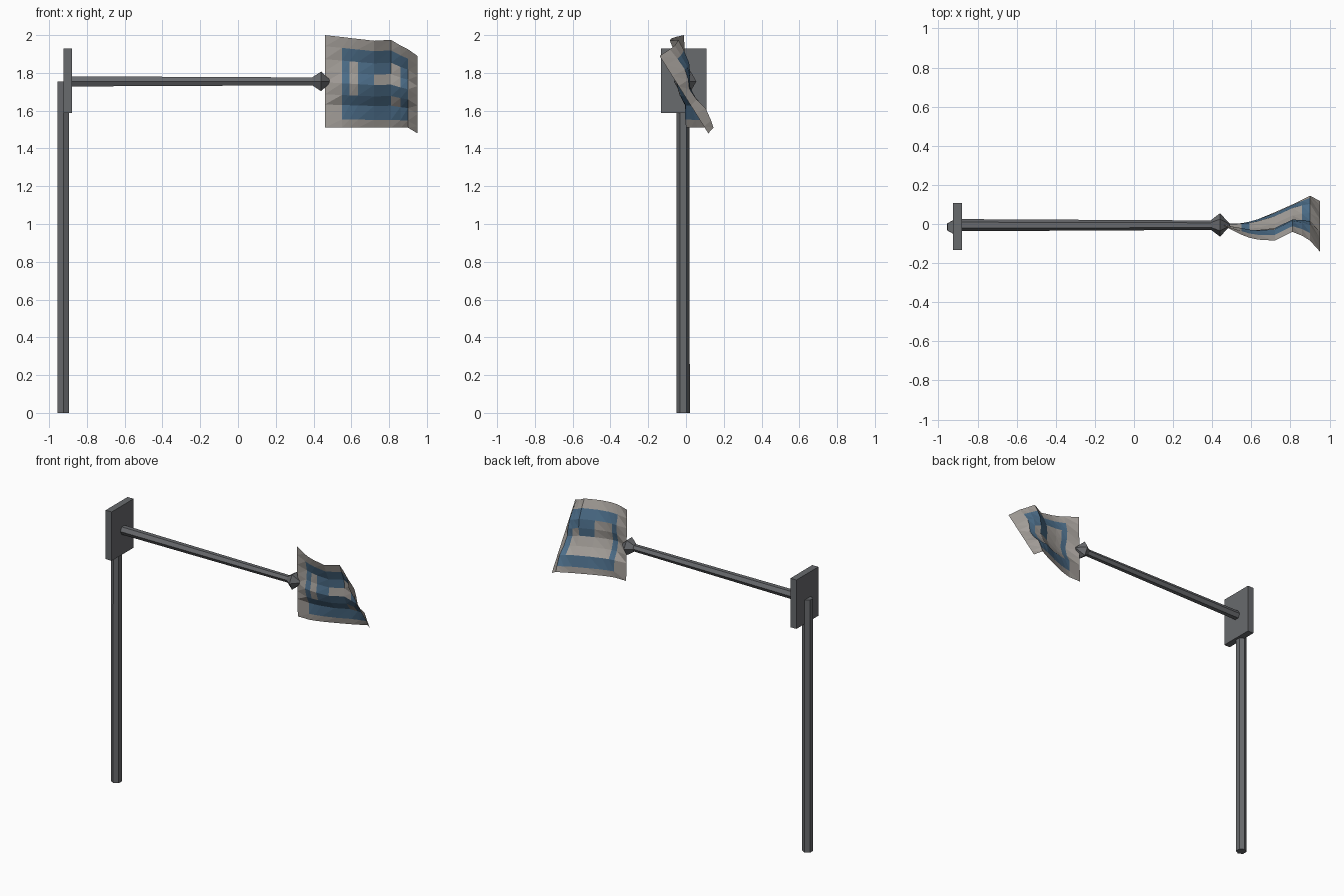
import bpy, bmesh
from math import radians
from mathutils import Matrix, Vector

if "Cube" in bpy.data.objects:
    bpy.data.objects.remove(bpy.data.objects["Cube"])


def material(name, rgb):
    m = bpy.data.materials.new(name)
    m.diffuse_color = (*rgb, 1)
    m.use_nodes = True
    m.node_tree.nodes["Principled BSDF"].inputs["Base Color"].default_value = m.diffuse_color
    return m


metal = material("dark_metal", (0.14, 0.145, 0.155))
cloth = material("grey_cloth", (0.37, 0.345, 0.32))
blue = material("blue_cloth", (0.075, 0.16, 0.26))


def finish(name, bm, mats):
    me = bpy.data.meshes.new(name)
    bm.to_mesh(me)
    bm.free()
    for m in mats:
        me.materials.append(m)
    ob = bpy.data.objects.new(name, me)
    bpy.context.collection.objects.link(ob)
    return ob


def hex_rod(bm, start, end, r1, r2):
    """Six-sided tapered rod between two points along z or x."""
    a, b = Vector(start), Vector(end)
    d = b - a
    rot = Matrix.Rotation(radians(90), 4, 'Y') if abs(d.x) > abs(d.z) else Matrix()
    bmesh.ops.create_cone(bm, cap_ends=True, segments=6, radius1=r1, radius2=r2,
                          depth=d.length, matrix=Matrix.Translation((a + b) / 2) @ rot)


# upright post
bm = bmesh.new()
hex_rod(bm, (-0.925, -0.015, 0), (-0.925, -0.015, 1.755), 0.035, 0.034)
finish("post", bm, [metal])

# mounting plate
bm = bmesh.new()
bmesh.ops.create_cube(bm, size=1, matrix=Matrix.Translation((-0.902, -0.012, 1.758))
                      @ Matrix.Diagonal((0.046, 0.24, 0.34, 1)))
finish("mounting_plate", bm, [metal])

# horizontal arm
bm = bmesh.new()
hex_rod(bm, (-0.9, -0.006, 1.757), (0.42, -0.006, 1.753), 0.031, 0.024)
finish("arm", bm, [metal])

# pointed finial on the arm
bm = bmesh.new()
hex_rod(bm, (0.395, -0.005, 1.755), (0.44, -0.005, 1.755), 0.026, 0.06)
hex_rod(bm, (0.44, -0.005, 1.755), (0.492, -0.005, 1.755), 0.06, 0.004)
bmesh.ops.remove_doubles(bm, verts=bm.verts, dist=0.0005)
finish("finial", bm, [metal])

# flag: column position, then depth and height of its bottom and top edges
columns = [
    (0.46, 0.00, 1.51, -0.01, 2.00),
    (0.55, 0.00, 1.51, -0.055, 1.99),
    (0.59, 0.01, 1.51, -0.07, 1.985),
    (0.635, 0.025, 1.51, -0.08, 1.98),
    (0.72, 0.06, 1.51, -0.085, 1.97),
    (0.81, 0.10, 1.51, -0.04, 1.975),
    (0.86, 0.125, 1.51, -0.06, 1.945),
    (0.90, 0.145, 1.51, -0.085, 1.925),
    (0.95, 0.118, 1.48, -0.14, 1.89),
]
rows = [0, 0.09, 0.25, 0.36, 0.49, 0.61, 0.74, 0.88, 1]
ripple = [0, 0.005, 0.012, -0.01, -0.018, 0.004, 0.016, 0.008, 0]

# woven pattern, top row first, seen from the front; b = blue
front = ["........", ".bbbbbb.", ".b.bb.b.", ".b.b..b.",
         ".b.bbbb.", ".bbbb.b.", ".bbbbbb.", "........"]
back = ["........", ".bbbbbb.", ".b..bbb.", ".b..b.b.",
        ".b....b.", ".b....b.", ".bbbbbb.", "........"]


def sheet(bm, pattern, side):
    grid = []
    for i, (x, y0, z0, y1, z1) in enumerate(columns):
        line = []
        for j, t in enumerate(rows):
            inner = 0 < i < len(columns) - 1 and 0 < j < len(rows) - 1
            off = side * 0.004 + ripple[j] if inner else 0
            line.append(bm.verts.new((x, y0 + (y1 - y0) * t + off, z0 + (z1 - z0) * t)))
        grid.append(line)
    for i in range(len(columns) - 1):
        for j in range(len(rows) - 1):
            a, b = grid[i][j], grid[i + 1][j]
            c, d = grid[i + 1][j + 1], grid[i][j + 1]
            for tri in ((a, b, c), (a, c, d)):
                f = bm.faces.new(tri if side < 0 else tri[::-1])
                f.material_index = int(pattern[len(rows) - 2 - j][i] == "b")


bm = bmesh.new()
sheet(bm, front, -1)
sheet(bm, back, 1)
bmesh.ops.remove_doubles(bm, verts=bm.verts, dist=0.0005)
finish("flag", bm, [cloth, blue])
